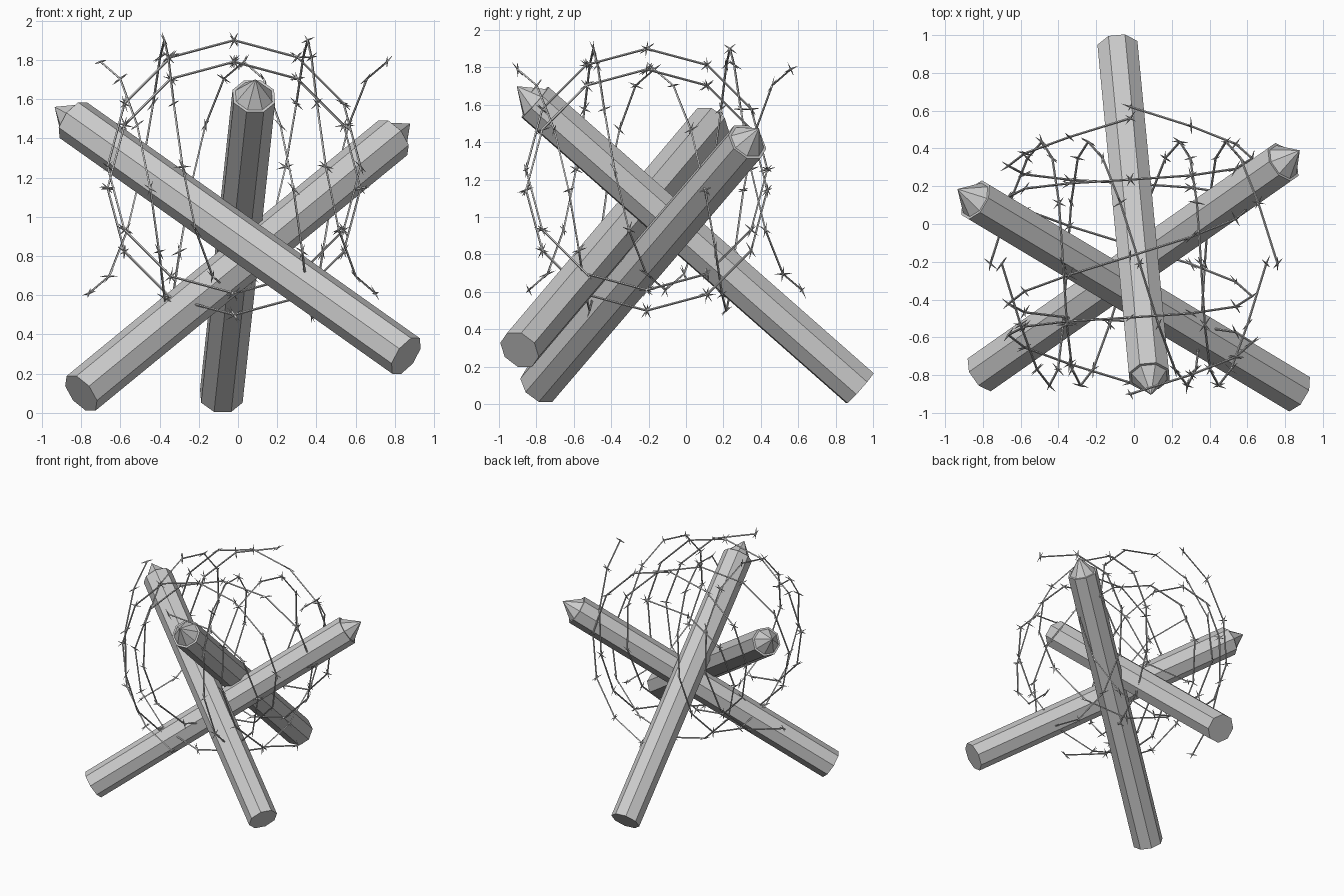
import bpy, bmesh, math, random
from mathutils import Vector, Matrix

cube = bpy.data.objects.get("Cube")
if cube:
    bpy.data.objects.remove(cube, do_unlink=True)

random.seed(4)

# One plain grey for stakes and wire
grey = bpy.data.materials.new("plain grey")
grey.use_nodes = True
grey.diffuse_color = (0.6, 0.6, 0.6, 1)
grey.node_tree.nodes["Principled BSDF"].inputs["Base Color"].default_value = grey.diffuse_color


def add_object(name, bm):
    mesh = bpy.data.meshes.new(name)
    bm.to_mesh(mesh)
    bm.free()
    mesh.materials.append(grey)
    bpy.context.collection.objects.link(bpy.data.objects.new(name, mesh))


def align(a, b):
    """Matrix that lays the z axis along the line from a to b."""
    turn = (b - a).to_track_quat('Z', 'Y').to_matrix().to_4x4()
    return Matrix.Translation((a + b) / 2) @ turn


def rod(bm, a, b, r1, r2, sides):
    bmesh.ops.create_cone(bm, cap_ends=True, segments=sides, radius1=r1, radius2=r2,
                          depth=(b - a).length, matrix=align(a, b))


# Eight-sided stakes with a narrow lip and a pointed tip
RADIUS, POINT = 0.115, 0.13


def stake(name, base, tip):
    base, tip = Vector(base), Vector(tip)
    axis = (tip - base).normalized()
    shoulder = tip - axis * POINT
    bm = bmesh.new()
    bmesh.ops.create_cone(bm, cap_ends=True, segments=8, radius1=RADIUS, radius2=RADIUS,
                          depth=(shoulder - base).length,
                          matrix=align(base, shoulder) @ Matrix.Rotation(math.pi / 8, 4, 'Z'))
    bm.normal_update()
    top = max(bm.faces, key=lambda f: f.normal.dot(axis))
    bmesh.ops.inset_individual(bm, faces=[top], thickness=0.015)
    bmesh.ops.poke(bm, faces=[top], offset=POINT)
    add_object(name, bm)


stake("rear_stake", (-0.085, 0.93, 0.085), (0.09, -0.905, 1.70))
stake("left_stake", (0.857, -0.89, 0.29), (-0.935, 0.185, 1.56))
stake("right_stake", (-0.80, -0.785, 0.1), (0.878, 0.39, 1.475))

# Barbed wire strands: two turns, twelve straight pieces per turn
LOOP, PITCH, STEPS = 0.645, 0.73, 12


def strand_points():
    points = []
    for k in range(2 * STEPS + 1):
        t = 2 * math.pi * k / STEPS
        drift = 0.08 * math.sin(t) + 0.01 * (math.cos(t) - 1)
        points.append(Vector((-0.7 + PITCH * k / STEPS + drift,
                              -LOOP * math.sin(t), LOOP * math.cos(t) - 0.055)))
    return points


def barbed_strand(name, matrix):
    points = [matrix @ p for p in strand_points()]
    bm = bmesh.new()
    for a, b in zip(points, points[1:]):
        rod(bm, a, b, 0.006, 0.006, 4)
    # A knot of crossed spikes at each bend
    for p in points:
        for _ in range(2):
            d = Vector([random.uniform(-1, 1) for _ in range(3)]).normalized() * 0.05
            for end in (p + d, p - d * 0.9):
                rod(bm, p, end, 0.006, 0.0005, 4)
    add_object(name, bm)


flip = Matrix.Rotation(math.pi, 4, 'Y')
side_coil = Matrix.Translation((0, -0.21, 1.2))
long_coil = Matrix.Translation((-0.02, -0.14, 1.2)) @ Matrix.Rotation(-math.pi / 2, 4, 'Z')
for name, place in (("sideways_wire", side_coil), ("lengthwise_wire", long_coil)):
    barbed_strand(name + "_upper", place)
    barbed_strand(name + "_lower", place @ flip)
